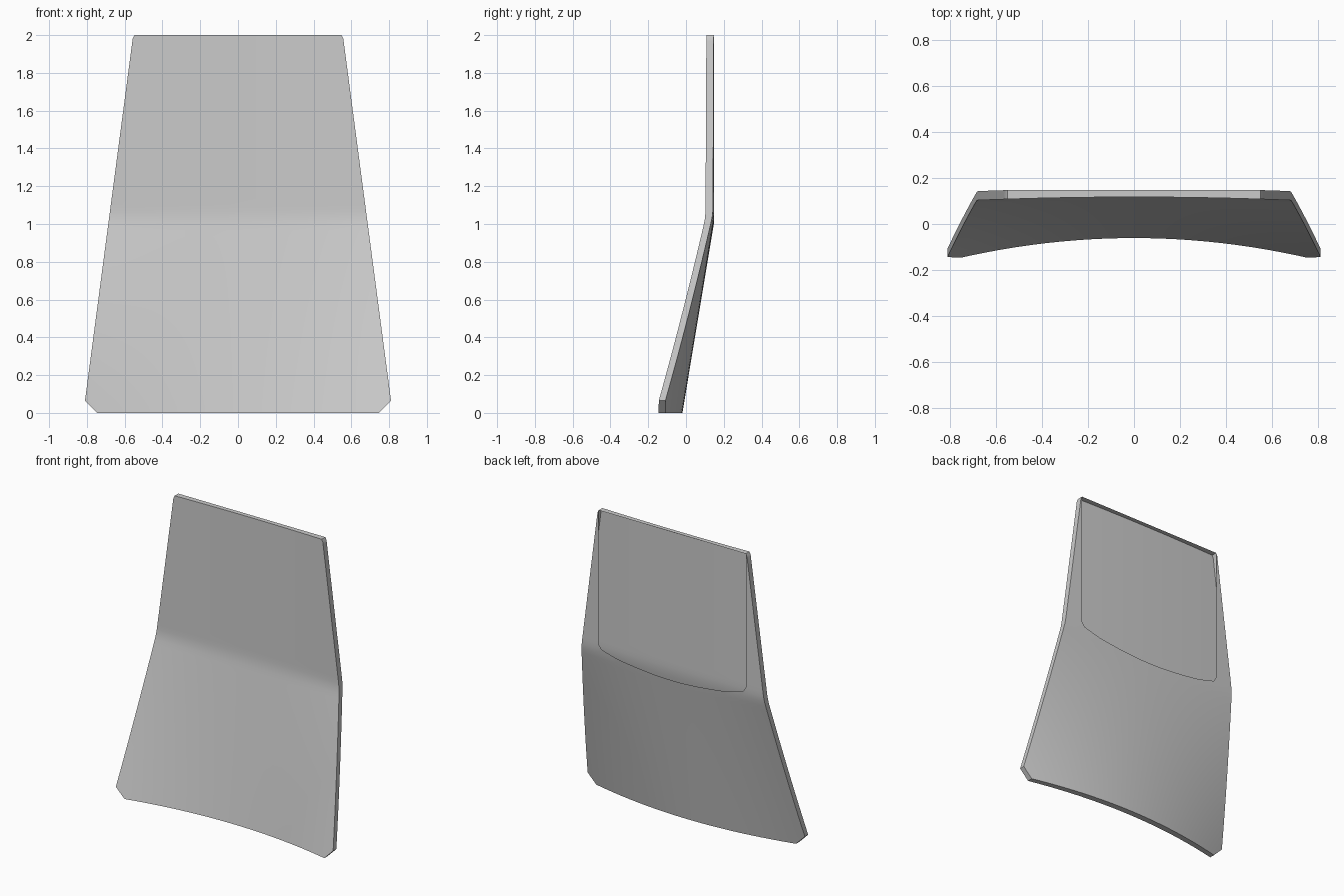
import bpy, bmesh, math
from mathutils import Vector

if "Cube" in bpy.data.objects:
    bpy.data.objects.remove(bpy.data.objects["Cube"])

COLS, ROWS = 28, 60


def sheet_y(x, z, low, high, bend_z):
    # curved lower sweep blended softly into the nearly upright upper half
    lo, hi = low[0] - low[1] * x * x, high[0] - high[1] * x * x
    sweep = lo + (hi - lo) * z / bend_z
    k = 0.008
    h = max(0.0, min(1.0, 0.5 + 0.5 * (sweep - hi) / k))
    return sweep * (1 - h) + hi * h - k * h * (1 - h)


def front_y(x, z):
    return sheet_y(x, z, (-0.061, 0.151), (0.117, 0.030), 1.035)


def back_y(x, z):
    return sheet_y(x, z, (-0.019, 0.162), (0.1555, 0.028), 1.05)


def cut(bm, point, normal, cap=True):
    # slice away the side the normal points to and cap the opening
    bmesh.ops.bisect_plane(
        bm, geom=bm.verts[:] + bm.edges[:] + bm.faces[:], dist=1e-5,
        plane_co=Vector(point), plane_no=Vector(normal).normalized(), clear_outer=True)
    if cap:
        edges = [e for e in bm.edges if e.is_boundary]
        bmesh.ops.holes_fill(bm, edges=edges, sides=0)


# curved sheet: front grid extruded to the back surface
bm = bmesh.new()
bmesh.ops.create_grid(bm, x_segments=COLS, y_segments=ROWS, size=1)
for v in bm.verts:
    x, z = v.co.x * 0.9, v.co.y + 1
    v.co = (x, front_y(x, z), z)
res = bmesh.ops.extrude_face_region(bm, geom=bm.faces[:], use_keep_orig=True)
for v in res["geom"]:
    if isinstance(v, bmesh.types.BMVert):
        v.co.y = back_y(v.co.x, v.co.z)
bmesh.ops.recalc_face_normals(bm, faces=bm.faces[:])

for s in (-1, 1):
    # tapered sides, clipped bottom corners, tiny clipped top corners
    cut(bm, (s * 0.81, 0, 0.065), (s * 1.935, 0, 0.255))
    cut(bm, (s * 0.745, 0, 0), (s, 0, -1))
    cut(bm, (s * 0.548, 0, 2), (s, 0, 0.5))
bmesh.ops.recalc_face_normals(bm, faces=bm.faces[:])

# open window in the upper back, showing the inside of the front skin
cut(bm, (0, 0.147, 0), (0, 1, 0), cap=False)

mesh = bpy.data.meshes.new("curved_panel")
bm.to_mesh(mesh)
bm.free()
panel = bpy.data.objects.new("curved_panel", mesh)
bpy.context.collection.objects.link(panel)
bpy.context.view_layer.objects.active = panel
panel.select_set(True)
bpy.ops.object.shade_smooth_by_angle(angle=math.radians(25))
